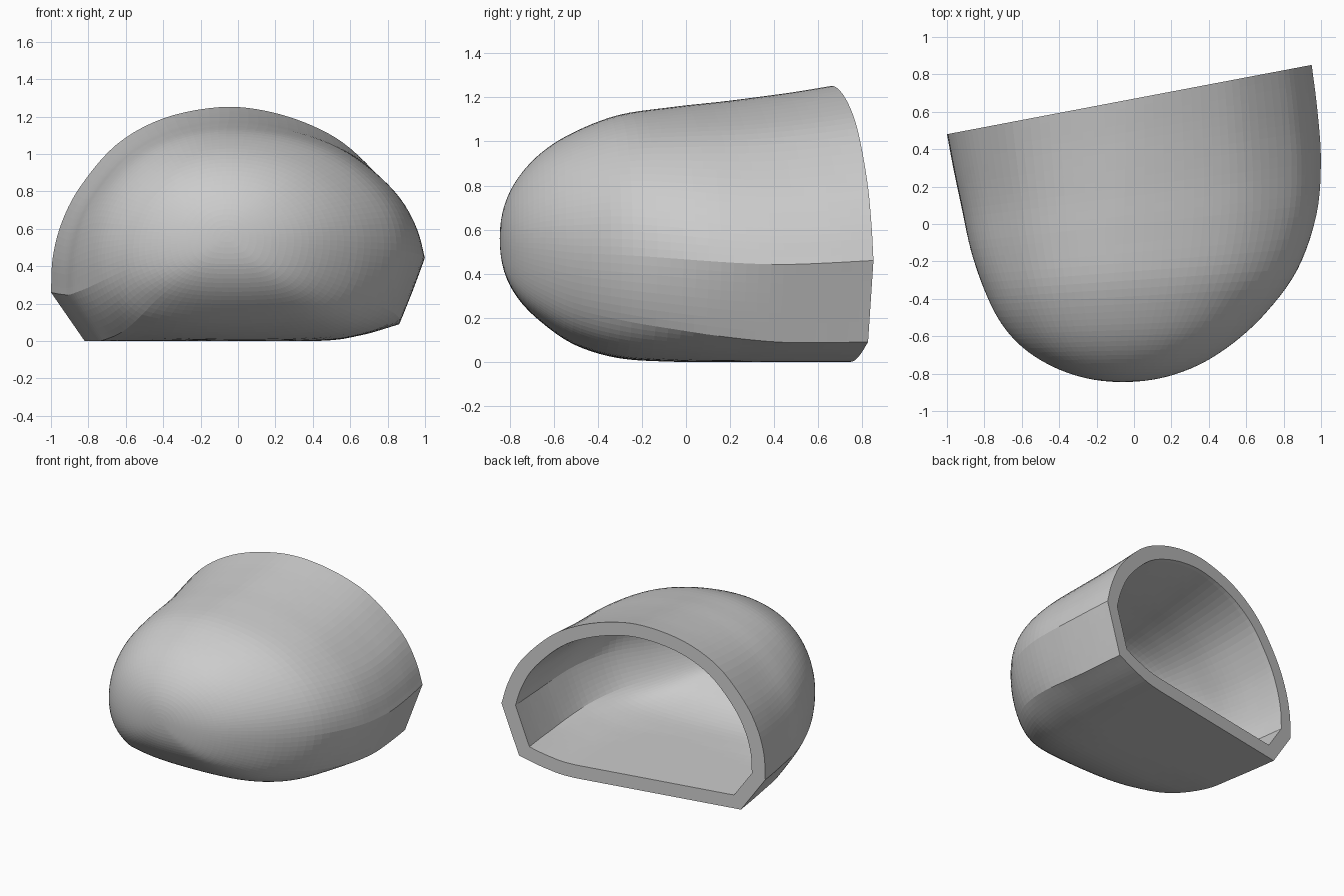
import bpy, bmesh
from mathutils import Vector

cube = bpy.data.objects.get("Cube")
if cube:
    bpy.data.objects.remove(cube, do_unlink=True)

WALL = 0.1
SLOPE = 0.19      # slant of the open rim across the width
NOSE = -0.845
RIM = 0.67
MID = -0.06       # x of the crown line

# Slices from rim to nose: y on the crown line, left x, right x, top z, bottom z
STATIONS = [
    (RIM, -1, .94, 1.25, 0), (.45, -.965, .97, 1.215, 0),
    (.2, -.92, .99, 1.185, 0), (-.05, -.875, .97, 1.165, 0),
    (-.3, -.8, .875, 1.135, .015), (-.5, -.71, .71, 1.06, .075),
    (-.65, -.59, .53, .965, .175), (-.76, -.43, .34, .845, .285),
    (-.825, -.25, .14, .71, .41), (NOSE, MID, MID, .56, .56)]
# Mirrored slice past the nose, so that the skin closes round and not pointed
y, left, right, top, bottom = STATIONS[-2]
BEYOND = (y, right, left, bottom, top)

# Rim outline, one list per smooth run between the sharp corners
ARCH = [(.95, .46), (.9, .63), (.8, .82), (.6, 1.03), (.4, 1.15), (.15, 1.23),
        (-.1, 1.25), (-.4, 1.19), (-.65, 1.05), (-.84, .83), (-.94, .64),
        (-.99, .45), (-1, .26)]
LEFT_BEVEL = [(-1, .26), (-.82, 0)]
FLOOR = [(-.82, 0), (-.2, 0), (.4, 0), (.62, .03), (.82, .09)]
RIGHT_BEVEL = [(.82, .09), (.95, .46)]


def spline(points, steps):
    """Smooth curve through points, leaving out the last one."""
    pts = [Vector(p) for p in points]
    pts = [2 * pts[0] - pts[1]] + pts + [2 * pts[-1] - pts[-2]]
    out = []
    for a, b, c, d in zip(pts, pts[1:], pts[2:], pts[3:]):
        for i in range(steps):
            t = i / steps
            out.append(b + (c - a) * t / 2 + (2 * a - 5 * b + 4 * c - d) * t * t / 2
                       + (3 * b - a - 3 * c + d) * t ** 3 / 2)
    return out


def smoothstep(t):
    t = max(0, min(1, t))
    return t * t * (3 - 2 * t)


def half_width(u, left, right):
    return MID - left if u < 0 else right - MID


def soften(loop, passes):
    """Round off the corners of a closed loop, keeping its full width."""
    for _ in range(passes):
        loop = [(a + 2 * b + c) / 4
                for a, b, c in zip(loop[-1:] + loop, loop, loop[1:] + loop[:1])]
    low, high = min(p.x for p in loop), max(p.x for p in loop)
    return [Vector((p.x / (-low if p.x < 0 else high), p.y)) for p in loop]


outline = (spline(ARCH, 5) + spline(LEFT_BEVEL, 8) + spline(FLOOR, 7)
           + spline(RIGHT_BEVEL, 8))
profile = [Vector(((p.x - MID) / half_width(p.x - MID, -1, .94), p.y / .625 - 1))
           for p in outline]
# Soft section with raised flanks, which the cornered one blends into at the nose
lifted = [Vector((p.x, p.y + .17 * (1 - min(1, p.y * p.y)))) for p in profile]
rounded = soften(lifted, 40)
# The corners on the lower left run further forward than the others
delay = [.35 * max(0, -p.x) * max(0, -p.y) for p in profile]


def rim_y(x):
    return RIM + SLOPE * x


bm = bmesh.new()
rings = []
for y, left, right, top, bottom in spline(STATIONS + [BEYOND], 5)[:-5]:
    slant = SLOPE * (y - NOSE) / (RIM - NOSE)
    ring = []
    for p, q, late in zip(profile, rounded, delay):
        u, v = p.lerp(q, smoothstep((.4 - y) / .9 - late))
        x = MID + u * half_width(u, left, right)
        z = (top + bottom) / 2 + v * (top - bottom) / 2
        ring.append(bm.verts.new((x, y + slant * x, max(z, 0))))
    rings.append(ring)

# Outer skin, closed at the nose
tip = bm.verts.new((MID, NOSE, .56))
count = len(profile)
for a, b in zip(rings, rings[1:]):
    for i in range(count):
        j = (i + 1) % count
        bm.faces.new((a[i], a[j], b[j], b[i]))
for i in range(count):
    bm.faces.new((rings[-1][i], rings[-1][(i + 1) % count], tip))
bm.normal_update()
if tip.normal.y > 0:
    bmesh.ops.reverse_faces(bm, faces=bm.faces[:])
    bm.normal_update()

# Inner skin, offset inward, with its edge kept in the rim plane
outer_faces = bm.faces[:]
inner = {}
for v in bm.verts[:]:
    inner[v] = v.co - v.normal * WALL * min(v.calc_shell_factor(), 1.4)
for v in rings[0]:
    inner[v].y = rim_y(inner[v].x)
inner = {v: bm.verts.new(co) for v, co in inner.items()}
for f in outer_faces:
    bm.faces.new([inner[v] for v in reversed(f.verts)])

# Flat rim joining both skins
for i in range(count):
    a, b = rings[0][i], rings[0][(i + 1) % count]
    bm.faces.new((a, b, inner[b], inner[a]))
bmesh.ops.recalc_face_normals(bm, faces=bm.faces[:])

mesh = bpy.data.meshes.new("toe_cap_shell")
bm.to_mesh(mesh)
bm.free()
shell = bpy.data.objects.new("toe_cap_shell", mesh)
bpy.context.collection.objects.link(shell)

grey = bpy.data.materials.new("plain_grey")
grey.use_nodes = True
grey.diffuse_color = (.6, .6, .6, 1)
grey.node_tree.nodes["Principled BSDF"].inputs["Base Color"].default_value = (.6, .6, .6, 1)
mesh.materials.append(grey)
